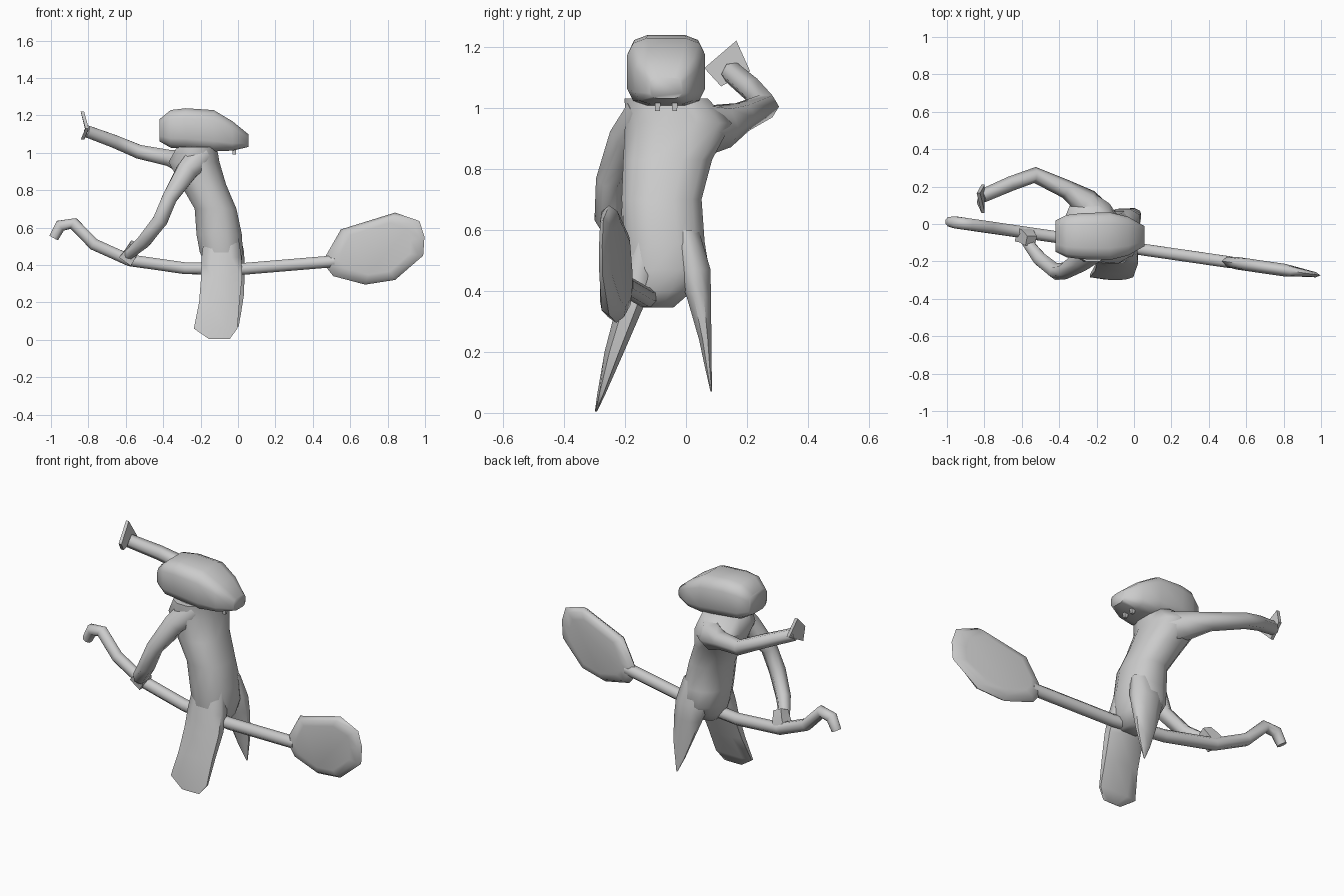
import bpy, bmesh
from math import sin, cos, pi, radians
from mathutils import Vector

if "Cube" in bpy.data.objects:
    bpy.data.objects.remove(bpy.data.objects["Cube"])


def finish(name, bm, angle=65):
    bmesh.ops.recalc_face_normals(bm, faces=bm.faces)
    mesh = bpy.data.meshes.new(name)
    bm.to_mesh(mesh)
    bm.free()
    ob = bpy.data.objects.new(name, mesh)
    bpy.context.collection.objects.link(ob)
    bpy.ops.object.select_all(action='DESELECT')
    ob.select_set(True)
    bpy.context.view_layer.objects.active = ob
    bpy.ops.object.shade_smooth_by_angle(angle=radians(angle))
    return ob


def loft(name, rings, angle=65):
    """Skin a list of equal-length point rings and cap both ends."""
    bm = bmesh.new()
    rows = [[bm.verts.new(p) for p in ring] for ring in rings]
    n = len(rows[0])
    for a, b in zip(rows, rows[1:]):
        for i in range(n):
            j = (i + 1) % n
            bm.faces.new((a[i], a[j], b[j], b[i]))
    bm.faces.new(rows[0])
    bm.faces.new(rows[-1])
    return finish(name, bm, angle)


def ellipse(centre, u, v, n=10, power=1.0):
    """Ring around centre; power below 1 makes it boxier."""
    def f(t):
        return abs(t) ** power * (1 if t > 0 else -1)
    return [Vector(centre) + u * f(cos(2 * pi * (i + .5) / n)) + v * f(sin(2 * pi * (i + .5) / n))
            for i in range(n)]


def stack(name, sections, n=10, power=1.0):
    """Vertical loft from (x, y, z, rx, ry) sections."""
    return loft(name, [ellipse((x, y, z), Vector((rx, 0, 0)), Vector((0, ry, 0)), n, power)
                       for x, y, z, rx, ry in sections])


def tube(name, path, radii, n=6):
    """Tapered tube along a path."""
    pts = [Vector(p) for p in path]
    rings = []
    for i, p in enumerate(pts):
        t = (pts[min(i + 1, len(pts) - 1)] - pts[max(i - 1, 0)]).normalized()
        u = t.cross(Vector((0, 1, 0))).normalized()
        rings.append(ellipse(p, u * radii[i], t.cross(u) * radii[i], n))
    return loft(name, rings)


# torso
stack("torso", [(-.08, -.10, .345, .06, .06), (-.08, -.085, .40, .10, .11),
                (-.09, -.065, .47, .118, .145), (-.10, -.07, .56, .125, .135),
                (-.12, -.08, .70, .115, .135), (-.185, -.06, .83, .125, .15),
                (-.235, -.025, .95, .14, .18), (-.22, -.065, 1.03, .11, .14)], 12, .85)

# legs, their tops tucked inside the torso
stack("front_leg", [(-.09, -.12, .60, .09, .055), (-.088, -.155, .44, .114, .06),
                    (-.088, -.19, .33, .117, .046), (-.10, -.235, .20, .115, .034),
                    (-.12, -.278, .06, .124, .014), (-.10, -.295, .005, .06, .004)], 8, .8)
stack("back_leg", [(-.07, -.005, .60, .08, .05), (-.06, .025, .47, .10, .06),
                   (-.045, .042, .38, .088, .043), (-.022, .063, .24, .058, .022),
                   (-.012, .073, .15, .032, .012), (0, .083, .07, .004, .003)], 8)

# arms
tube("front_arm", [(-.20, -.12, .98), (-.275, -.19, .90), (-.365, -.25, .76), (-.415, -.255, .64),
                   (-.50, -.19, .53), (-.585, -.08, .455)],
     [.085, .065, .046, .046, .042, .03])
tube("back_arm", [(-.20, .03, .93), (-.26, .12, .94), (-.36, .185, .97), (-.53, .262, 1.005),
                  (-.66, .215, 1.06), (-.81, .15, 1.115)],
     [.10, .075, .05, .043, .04, .037])

# gripping hand
tube("front_hand", [(-.55, -.09, .51), (-.575, -.065, .46), (-.60, -.055, .425)],
     [.04, .05, .055], 4)

# raised hand: thin flared plate with four corners
corners = [(.06, 1.13), (.165, 1.22), (.21, 1.12), (.115, 1.07)]
loft("raised_hand", [[Vector((-.81 - .025 * (k % 2) + dx, y, z)) for k, (y, z) in enumerate(corners)]
                     for dx in (-.006, .012)])

# head, lofted from the back of the skull to the muzzle: x, bottom, top, half width
head = [(-.42, 1.06, 1.18, .085), (-.36, 1.025, 1.23, .115), (-.28, 1.02, 1.24, .125),
        (-.13, 1.005, 1.23, .13), (-.03, 1.01, 1.17, .105), (.055, 1.03, 1.10, .055)]
loft("head", [ellipse((x, -.065, (lo + hi) / 2), Vector((0, w, 0)), Vector((0, 0, (hi - lo) / 2)), 12, .52)
              for x, lo, hi, w in head])

# teeth under the muzzle
for side in (-1, 1):
    y = -.065 + side * .028
    stack("tooth", [(-.02, y, 1.04, .018, .015), (-.02, y, .99, .012, .011)], 4)


def on_shaft(x, z, dy=0):
    return Vector((x, .015 - .145 * (x + 1) + dy, z))


# paddle shaft with hooked end
shaft = [(-.985, .545), (-.95, .61), (-.88, .622), (-.77, .51), (-.58, .425), (-.28, .382),
         (.04, .38), (.52, .42)]
tube("paddle_shaft", [on_shaft(x, z) for x, z in shaft], [.028] + [.034] * 7, 8)

# paddle blade: bevelled flat outline, thinning to the far tip
outline = [(.47, .45), (.55, .59), (.84, .68), (.97, .635), (.997, .55), (.99, .45),
           (.84, .32), (.68, .295), (.51, .34), (.47, .39)]


def blade_ring(scale, dy):
    return [on_shaft(.74 + (x - .74) * scale, .485 + (z - .485) * scale, dy * (.55 if x > .9 else 1))
            for x, z in outline]


loft("paddle_blade", [blade_ring(s, dy) for s, dy in ((.72, -.034), (.9, -.026), (1, 0),
                                                      (.9, .026), (.72, .034))])
